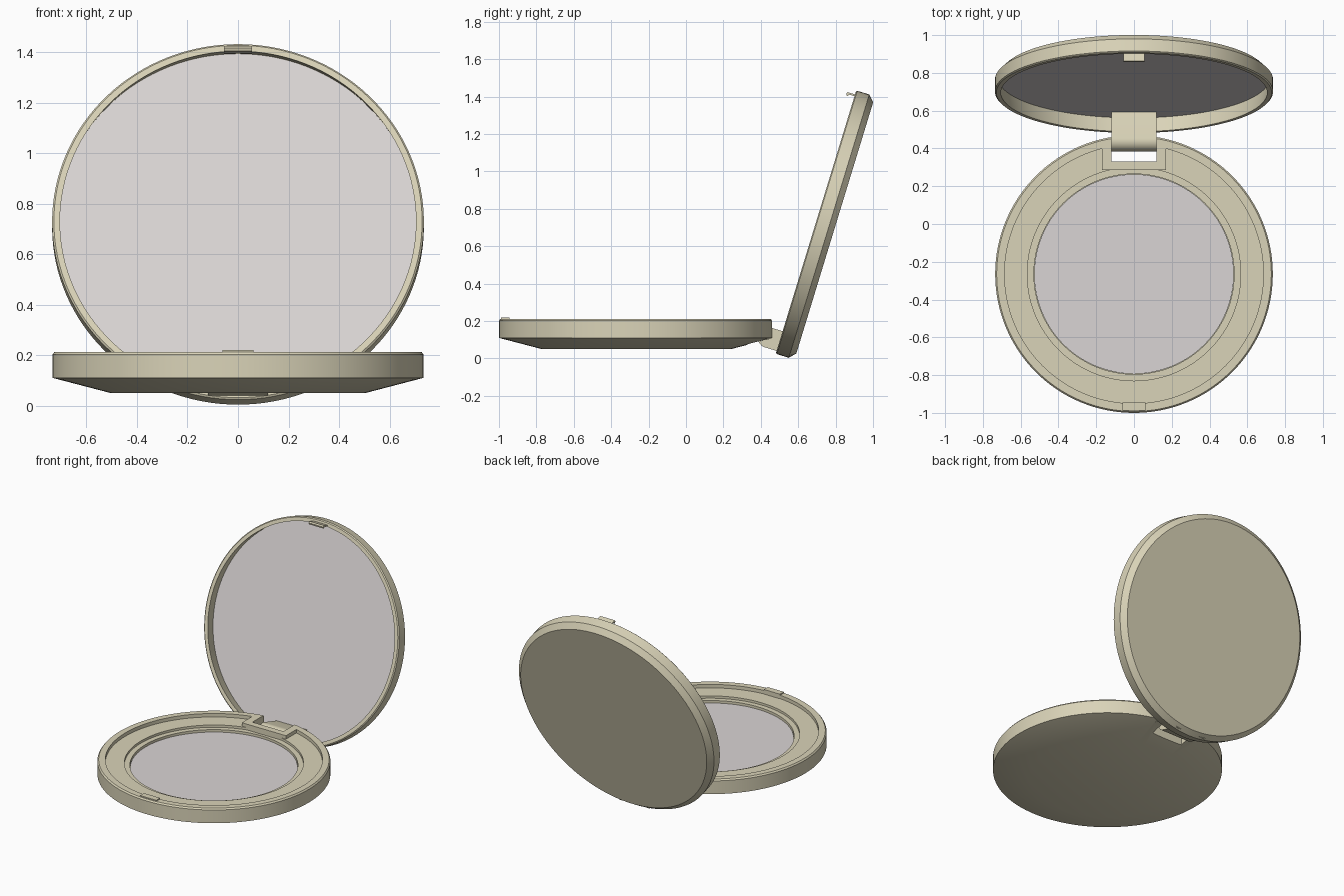
import bpy, bmesh, math
from mathutils import Matrix

if "Cube" in bpy.data.objects:
    bpy.data.objects.remove(bpy.data.objects["Cube"])

def material(name, rgb):
    m = bpy.data.materials.new(name)
    m.diffuse_color = (*rgb, 1)
    m.use_nodes = True
    m.node_tree.nodes["Principled BSDF"].inputs["Base Color"].default_value = m.diffuse_color
    return m

CREAM = material("cream plastic", (0.70, 0.655, 0.48))
MAUVE = material("pale mauve", (0.70, 0.665, 0.66))
SEG = 128

def finish(bm, name, mat, matrix=None):
    bmesh.ops.recalc_face_normals(bm, faces=bm.faces)
    me = bpy.data.meshes.new(name)
    bm.to_mesh(me)
    bm.free()
    me.materials.append(mat)
    ob = bpy.data.objects.new(name, me)
    bpy.context.collection.objects.link(ob)
    if matrix is not None:
        ob.matrix_world = matrix
    return ob

def lathe(name, profile, mat, matrix):
    """Revolve (radius, z) points; profile starts and ends on the axis."""
    bm = bmesh.new()
    rings = []
    for r, z in profile:
        if r == 0:
            rings.append([bm.verts.new((0, 0, z))] * SEG)
        else:
            rings.append([bm.verts.new((r * math.cos(2 * math.pi * i / SEG),
                                        r * math.sin(2 * math.pi * i / SEG), z))
                          for i in range(SEG)])
    for a, b in zip(rings, rings[1:]):
        for i in range(SEG):
            j = (i + 1) % SEG
            bm.faces.new(list(dict.fromkeys((a[i], a[j], b[j], b[i]))))
    return finish(bm, name, mat, matrix)

def prism(name, outline, half_width, mat, matrix=None):
    """Extrude a (y, z) outline across x."""
    bm = bmesh.new()
    f = bm.faces.new([bm.verts.new((-half_width, y, z)) for y, z in outline])
    new = bmesh.ops.extrude_face_region(bm, geom=[f])["geom"]
    bmesh.ops.translate(bm, vec=(2 * half_width, 0, 0),
                        verts=[v for v in new if isinstance(v, bmesh.types.BMVert)])
    return finish(bm, name, mat, matrix)

def rect(y0, y1, z0, z1):
    return [(y0, z0), (y1, z0), (y1, z1), (y0, z1)]

def boolean(ob, other, op):
    mod = ob.modifiers.new("cut", "BOOLEAN")
    mod.object, mod.operation, mod.solver = other, op, "EXACT"
    bpy.context.view_layer.objects.active = ob
    bpy.ops.object.modifier_apply(modifier=mod.name)
    bpy.data.objects.remove(other)

BASE = Matrix.Translation((0, -0.265, 0))
LID = Matrix.Translation((0, 0.695, 0.729)) @ Matrix.Rotation(math.radians(73), 4, "X")

# base shell: tapered underside, rim, recess and pan seat
base = lathe("base", [(0, 0.05), (0.505, 0.05), (0.735, 0.11), (0.735, 0.202),
                      (0.727, 0.212), (0.685, 0.212), (0.685, 0.188), (0.565, 0.188),
                      (0.565, 0.172), (0.53, 0.172), (0.53, 0.148), (0, 0.148)], CREAM, BASE)
# raised surround and open notch for the hinge
boolean(base, prism("hinge_surround", rect(0.285, 0.44, 0.10, 0.212), 0.17, CREAM), "UNION")
boolean(base, prism("hinge_notch", rect(0.33, 0.7, -0.1, 0.4), 0.12, CREAM), "DIFFERENCE")

# powder pan
pan = lathe("powder_pan", [(0, 0.14), (0.528, 0.14), (0.528, 0.156), (0, 0.156)], MAUVE, BASE)

# front catch on the rim
catch = prism("base_catch", rect(-0.988, -0.945, 0.18, 0.22), 0.062, CREAM)

# lid shell: chamfered back, undercut rim (local z points out of the mirror)
lid = lathe("lid", [(0, -0.105), (0.702, -0.105), (0.736, -0.073), (0.736, -0.006),
                    (0.729, 0), (0.705, 0), (0.72, -0.083), (0, -0.083)], CREAM, LID)

# mirror plate
mirror = lathe("mirror", [(0, -0.084), (0.719, -0.084), (0.718, -0.08), (0, -0.08)], MAUVE, LID)

# hinge arm with a rounded end, reaching from lid into the notch
arm_outline = [(-0.61, -0.085), (-0.72, -0.085)]
arm_outline += [(-0.665 - 0.055 * math.cos(math.pi * i / 16),
                 0.065 + 0.055 * math.sin(math.pi * i / 16)) for i in range(17)]
arm = prism("hinge_arm", arm_outline, 0.118, CREAM, LID)

# lid latch hook
hook = prism("lid_hook", [(0.714, -0.03), (0.714, 0.042), (0.704, 0.046), (0.694, 0.040),
                          (0.694, 0.034), (0.704, 0.030), (0.704, -0.03)], 0.056, CREAM, LID)

# smooth round walls, crisp edges
for ob in (base, pan, lid, mirror, arm):
    bpy.ops.object.select_all(action="DESELECT")
    ob.select_set(True)
    bpy.context.view_layer.objects.active = ob
    bpy.ops.object.shade_smooth_by_angle(angle=math.radians(25))
